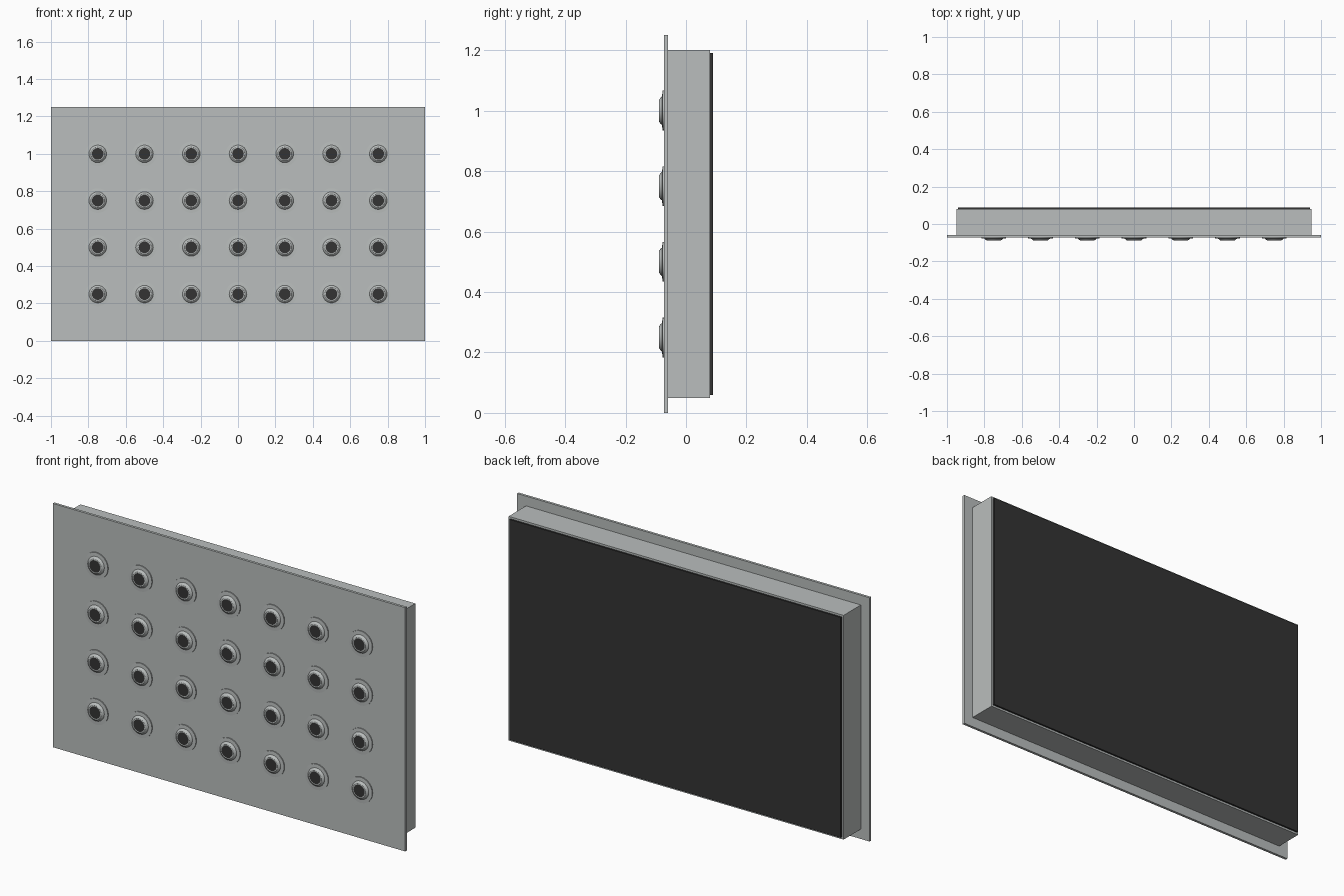
import bpy, bmesh, math

if "Cube" in bpy.data.objects:
    bpy.data.objects.remove(bpy.data.objects["Cube"])

def material(name, color):
    m = bpy.data.materials.new(name)
    m.diffuse_color = (*color, 1)
    m.use_nodes = True
    m.node_tree.nodes["Principled BSDF"].inputs["Base Color"].default_value = m.diffuse_color
    return m

grey = material("light_grey", (0.49, 0.515, 0.51))
black = material("dark_grey", (0.034, 0.034, 0.034))

def finish(name, bm, mats):
    me = bpy.data.meshes.new(name)
    bmesh.ops.recalc_face_normals(bm, faces=bm.faces)
    bm.to_mesh(me)
    bm.free()
    for m in mats:
        me.materials.append(m)
    ob = bpy.data.objects.new(name, me)
    bpy.context.collection.objects.link(ob)
    return ob

def box(name, x, y, z, mat):
    bm = bmesh.new()
    bmesh.ops.create_cube(bm, size=1)
    for v in bm.verts:
        for i, (lo, hi) in enumerate((x, y, z)):
            v.co[i] = hi if v.co[i] > 0 else lo
    return finish(name, bm, [mat])

# Panel: front plate, housing and dark back cover
box("front_plate", (-1, 1), (-0.073, -0.06), (0, 1.25), grey)
box("housing", (-0.95, 0.95), (-0.06, 0.08), (0.05, 1.20), grey)
box("back_cover", (-0.94, 0.94), (0.08, 0.089), (0.06, 1.19), black)

# Round fitting: flange, raised bevelled collar, dark lens cap (radius, y)
PROFILE = [(0.066, -0.072), (0.066, -0.078), (0.047, -0.079),
           (0.045, -0.083), (0.036, -0.089), (0.031, -0.089)]
SIDES = 24
bm = bmesh.new()
rings = []
for r, y in PROFILE:
    rings.append([bm.verts.new((r * math.cos(2 * math.pi * i / SIDES), y,
                                r * math.sin(2 * math.pi * i / SIDES)))
                  for i in range(SIDES)])
for a, b in zip(rings, rings[1:]):
    for i in range(SIDES):
        j = (i + 1) % SIDES
        bm.faces.new((a[i], a[j], b[j], b[i])).smooth = True
bm.faces.new(rings[0])
bm.faces.new(rings[-1]).material_index = 1
fitting = finish("round_fitting", bm, [grey, black])
fitting.data.set_sharp_from_angle(angle=math.radians(30))

# Grid of 7 x 4 fittings sharing one mesh
for col in range(7):
    for row in range(4):
        ob = fitting if col == row == 0 else fitting.copy()
        if ob is not fitting:
            bpy.context.collection.objects.link(ob)
        ob.location = (-0.75 + 0.25 * col, 0, 0.25 + 0.25 * row)
